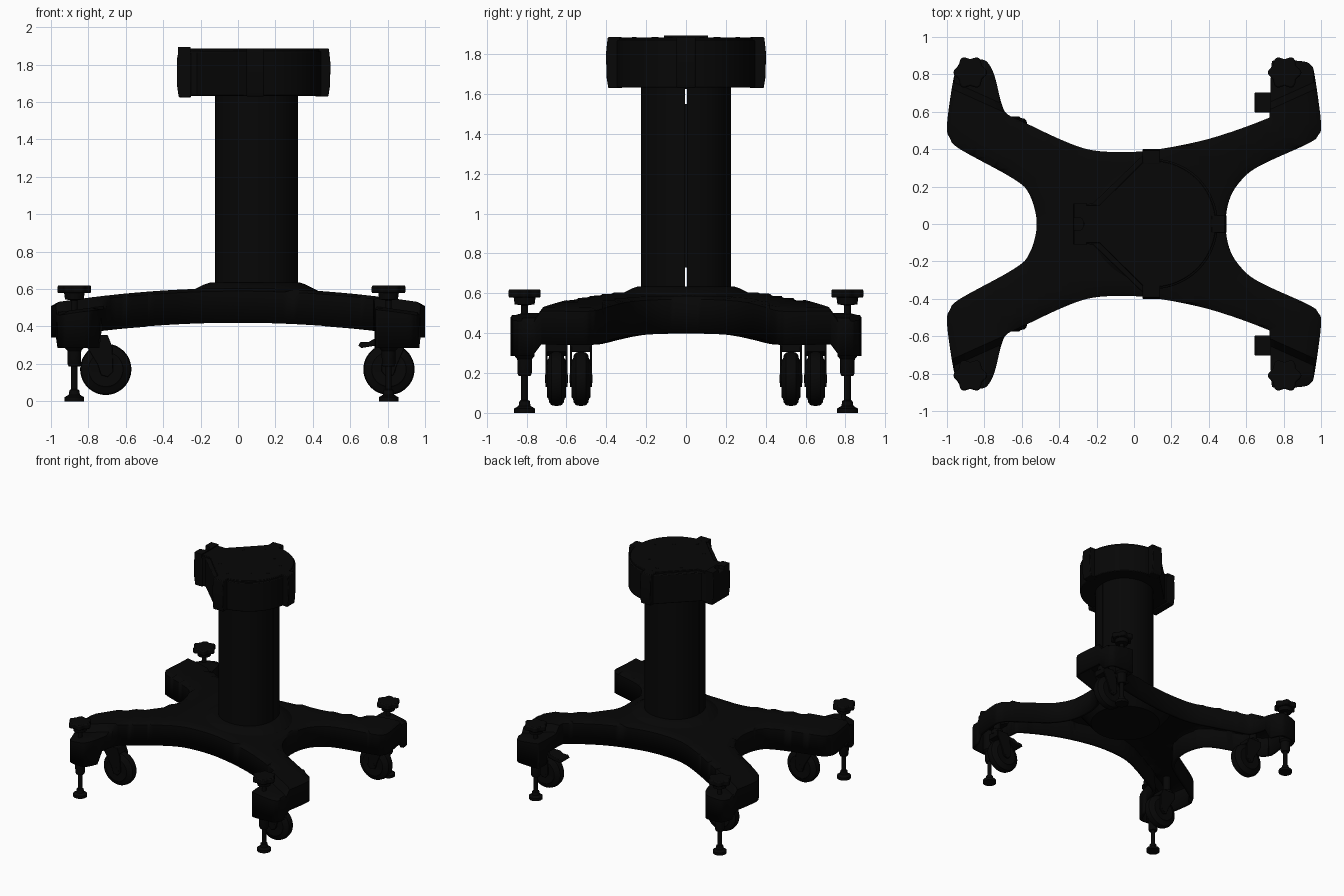
import bpy, bmesh, math
from mathutils import Matrix, Vector

if "Cube" in bpy.data.objects:
    bpy.data.objects.remove(bpy.data.objects["Cube"])

black = bpy.data.materials.new("black")
black.diffuse_color = (0.002, 0.002, 0.002, 1)
black.use_nodes = True
black.node_tree.nodes["Principled BSDF"].inputs["Base Color"].default_value = black.diffuse_color


def finish(name, bm, angle=35, bevel=0):
    me = bpy.data.meshes.new(name)
    bm.to_mesh(me)
    bm.free()
    me.shade_smooth()
    me.set_sharp_from_angle(angle=math.radians(angle))
    me.materials.append(black)
    ob = bpy.data.objects.new(name, me)
    bpy.context.collection.objects.link(ob)
    if bevel:
        m = ob.modifiers.new("bevel", 'BEVEL')
        m.width, m.segments, m.limit_method = bevel, 2, 'ANGLE'
        m.angle_limit = math.radians(40)
    return ob


def prism(name, pts, a, b, axis='z', bevel=0, mat=None):
    """Extrude a 2D outline: (x,y) along z, or (x,z) along y."""
    bm = bmesh.new()
    put = (lambda p, h: (p[0], p[1], h)) if axis == 'z' else (lambda p, h: (p[0], h, p[1]))
    lo = [bm.verts.new(put(p, a)) for p in pts]
    hi = [bm.verts.new(put(p, b)) for p in pts]
    n = len(pts)
    bm.faces.new(lo)
    bm.faces.new(hi)
    for i in range(n):
        j = (i + 1) % n
        bm.faces.new((lo[i], lo[j], hi[j], hi[i]))
    if mat:
        bm.transform(mat)
    bmesh.ops.recalc_face_normals(bm, faces=bm.faces[:])
    return finish(name, bm, bevel=bevel)


def lathe(name, prof, loc, along_y=False, seg=40):
    """Spin an (r, z) profile; end points should lie on the axis."""
    bm = bmesh.new()
    vs = [bm.verts.new((r, 0, z)) for r, z in prof]
    es = [bm.edges.new(e) for e in zip(vs, vs[1:])]
    bmesh.ops.spin(bm, geom=vs + es, cent=(0, 0, 0), axis=(0, 0, 1),
                   angle=2 * math.pi, steps=seg, use_duplicate=False)
    bmesh.ops.remove_doubles(bm, verts=bm.verts[:], dist=1e-5)
    bmesh.ops.recalc_face_normals(bm, faces=bm.faces[:])
    if along_y:
        bm.transform(Matrix.Rotation(math.pi / 2, 4, 'X'))
    bm.transform(Matrix.Translation(loc))
    return finish(name, bm)


def arc(cx, cy, r, a0, a1, n):
    return [(cx + r * math.cos(math.radians(a0 + (a1 - a0) * i / n)),
             cy + r * math.sin(math.radians(a0 + (a1 - a0) * i / n))) for i in range(n + 1)]


def spline(pts, n=5):
    out = []
    P = [Vector(p) for p in pts]
    for i in range(len(P)):
        a, b, c, d = (P[(i + k) % len(P)] for k in (-1, 0, 1, 2))
        for s in range(n):
            t = s / n
            out.append(0.5 * (2 * b + (c - a) * t + (2 * a - 5 * b + 4 * c - d) * t * t
                              + (3 * b - a - 3 * c + d) * t ** 3))
    return out


def ramp(a, b, v):
    return max(0, min(1, (v - a) / (b - a)))


# Four-legged base: arched hollow casting
half = [(.49, 0), (.51, .13), (.57, .23), (.67, .31), (.93, .43), (.985, .475), (1.0, .54),
        (.965, .8), (.945, .85), (.9, .87), (.76, .875), (.735, .85), (.73, .72), (.725, .59),
        (.69, .555), (.4, .455), (.1, .395), (-.1, .385), (-.25, .4), (-.4, .455), (-.6, .55),
        (-.68, .59), (-.71, .65), (-.745, .79), (-.78, .86), (-.82, .88), (-.91, .87),
        (-.945, .84), (-.97, .75), (-1.0, .53), (-.985, .46), (-.93, .4), (-.65, .245),
        (-.56, .16), (-.52, 0)]
outline = spline(half + [(x, -y) for x, y in half[-2:0:-1]])


def top_z(x, y):
    crease = abs(y) - (.6 + .45 * (abs(x) - .7))
    drop = .055 * ramp(0, .04, crease) if abs(x) > .69 else 0
    return .605 - .08 * x * x - drop


def bottom_z(x, y):
    z = .42 - .08 * x * x
    return z + (.285 - z) * ramp(.73, .775, abs(y))


bm = bmesh.new()
face = bm.faces.new([bm.verts.new((p.x, p.y, 0)) for p in outline])
bmesh.ops.inset_region(bm, faces=[face], thickness=.014)
cuts = [((i * .06, 0, 0), (1, 0, 0)) for i in range(-16, 17)]
cuts += [((0, i * .06, 0), (0, 1, 0)) for i in range(-11, 12)]
cuts += [((0, y * s, 0), (0, 1, 0)) for y in (.73, .775, .82) for s in (-1, 1)]


def cut(co, no, keep=lambda p: True):
    faces = [f for f in bm.faces if keep(f.calc_center_median())]
    parts = {g for f in faces for g in list(f.verts) + list(f.edges)}
    bmesh.ops.bisect_plane(bm, geom=faces + list(parts), dist=1e-5, plane_co=co, plane_no=no)


for co, no in cuts:
    cut(co, no)
# Diagonal creases where each foot steps down
for sx in (-1, 1):
    for sy in (-1, 1):
        for d in (0, .04):
            cut((.7 * sx, (.6 + d) * sy, 0), (-.45 * sx, sy, 0),
                lambda p: p.x * sx > .62 and p.y * sy > .45)
rim = [e for e in bm.edges if e.is_boundary]
rim_verts = {v for e in rim for v in e.verts}
for v in bm.verts:
    v.co.z = top_z(v.co.x, v.co.y) - (.016 if v in rim_verts else 0)
wall = bmesh.ops.extrude_edge_only(bm, edges=rim)["geom"]
for v in wall:
    if isinstance(v, bmesh.types.BMVert):
        v.co.z = bottom_z(v.co.x, v.co.y)
bmesh.ops.recalc_face_normals(bm, faces=bm.faces[:])
if sum(f.normal.z * f.calc_area() for f in bm.faces) < 0:
    bmesh.ops.reverse_faces(bm, faces=bm.faces[:])
base = finish("base_casting", bm, angle=40)
m = base.modifiers.new("shell", 'SOLIDIFY')
m.thickness, m.offset = .025, -1

# Raised hub at the column foot
lathe("column_hub", [(0, .45), (.27, .45), (.36, .565), (.34, .59), (.27, .625), (.24, .635), (0, .635)],
      (.09, 0, 0), seg=64)

# Column: two half shells with a thin slot, and an inner spine
for side, a in (("back", 0), ("front", 180)):
    pts = arc(0, 0, .222, a + 1.2, a + 178.8, 32) + arc(0, 0, .197, a + 178.6, a + 1.4, 32)
    pts = [Vector(p) * (1 + .025 * math.sin(2 * math.atan2(p[1], p[0])) ** 2) for p in pts]
    prism("column_shell_" + side, [(x + .1, y * 1.015) for x, y in pts], .6, 1.66)
prism("column_spine", [(-.1, -.06), (.3, -.06), (.3, .06), (-.1, .06)], .73, 1.55)

# Head: rounded body with chamfered left end
body = arc(.1, 0, .348, -93, 93, 40)
lid = body + [(.05, .345), (-.19, .105), (-.27, .105), (-.27, -.105), (-.19, -.105), (.05, -.345)]
body += [(.05, .37), (-.22, .11), (-.27, .105), (-.27, -.105), (-.22, -.11), (.05, -.37)]
prism("head_body", body, 1.633, 1.872, bevel=.006)
prism("head_lid", [(.08 + (x - .08) * .97, y * .97) for x, y in lid], 1.86, 1.885, bevel=.004)
block = [(-.255, -.11), (-.322, -.11), (-.322, -.035), (-.3, -.035), (-.28, -.03), (-.265, 0)]
block += [(x, -y) for x, y in block[-2::-1]]
prism("head_left_block_cap", block, 1.855, 1.893)
prism("head_left_block", [(-.25, 1.625), (-.317, 1.625), (-.326, 1.69), (-.326, 1.83), (-.32, 1.865), (-.25, 1.865)],
      -.11, .11, 'y', bevel=.006)

# Bulging clips around the head
clip = [(.32, 1.63), (.39, 1.63), (.398, 1.68), (.402, 1.8), (.393, 1.886), (.32, 1.886)]
for name, ang in (("right", 0), ("back", 90), ("front", -90)):
    mat = Matrix.Translation((.093, 0, 0)) @ Matrix.Rotation(math.radians(ang), 4, 'Z')
    prism("head_clip_" + name, clip, -.047, .047, 'y', bevel=.005, mat=mat)

# Screws on the lid
for x, y in ((-.06, .15), (.22, .16), (.33, .08), (.08, .26)):
    for s in (1, -1):
        lathe("lid_screw", [(0, 1.88), (.012, 1.88), (.012, 1.887), (0, 1.887)], (x, y * s, 0), seg=12)

knob = [((.081 + .009 * math.cos(6 * t)) * math.cos(t), (.081 + .009 * math.cos(6 * t)) * math.sin(t))
        for t in (i * math.pi / 24 for i in range(48))]
wheel_half = [(0, -.05), (.03, -.05), (.035, -.044), (.07, -.048), (.092, -.048), (.1, -.04),
              (.12, -.036), (.132, -.025)]
wheel = wheel_half + [(.137, 0)] + [(r, -z) for r, z in wheel_half[::-1]]

for s, end in ((-1, "front"), (1, "back")):
    for fx, wx, wy, px, side in ((-.875, -.707, .527, -.78, "left"), (.805, .807, .65, .86, "right")):
        tag = f"_{end}_{side}"
        # Levelling foot: pad, threaded stem, sleeve, lobed knob
        at = (fx, .81 * s, 0)
        lathe("levelling_foot" + tag, [(0, 0), (.052, 0), (.052, .022), (.03, .035), (.026, .06), (.017, .065),
              (.017, .54), (.05, .545), (.055, .58), (0, .58)], at, seg=28)
        lathe("foot_sleeve" + tag, [(0, .185), (.03, .185), (.036, .2), (.037, .27), (.05, .285), (.05, .45),
              (0, .46)], at, seg=28)
        prism("foot_knob" + tag, knob, .578, .62, bevel=.008, mat=Matrix.Translation(at))
        # Caster: wheel, axle, fork and swivel
        y = wy * s
        lathe("caster_wheel" + tag, wheel, (wx, y, .171), True, 48)
        lathe("caster_axle" + tag, [(0, -.057), (.022, -.057), (.022, .057), (0, .057)], (wx, y, .171), True, 20)
        d = 1 if wx > px else -1
        fork = [(px - .04 * d, .355), (wx + .01 * d, .355), (wx + .035 * d, .29), (wx + .04 * d, .16),
                (wx + .012 * d, .13), (wx - .025 * d, .14), (wx - .045 * d, .2), (px - .04 * d, .31)]
        for f in (-1, 1):
            prism("caster_fork" + tag, fork, y + f * .045, y + f * .056, 'y', bevel=.003)
        prism("caster_bridge" + tag, [(px - .04 * d, .305), (wx + .028 * d, .305), (wx + .01 * d, .355),
              (px - .04 * d, .355)], y - .05, y + .05, 'y', bevel=.004)
        lathe("caster_swivel" + tag, [(0, .345), (.045, .345), (.045, .38), (.03, .39), (.03, .51), (0, .51)],
              (px, y, 0), seg=24)
        # Brake pedal on the right casters
        if side == "right":
            prism("brake_pedal" + tag, [(.643, .298), (.655, .318), (.7, .318), (.73, .335), (.79, .335),
                  (.79, .312), (.72, .295), (.66, .285)], y - .053, y + .053, 'y', bevel=.004)
